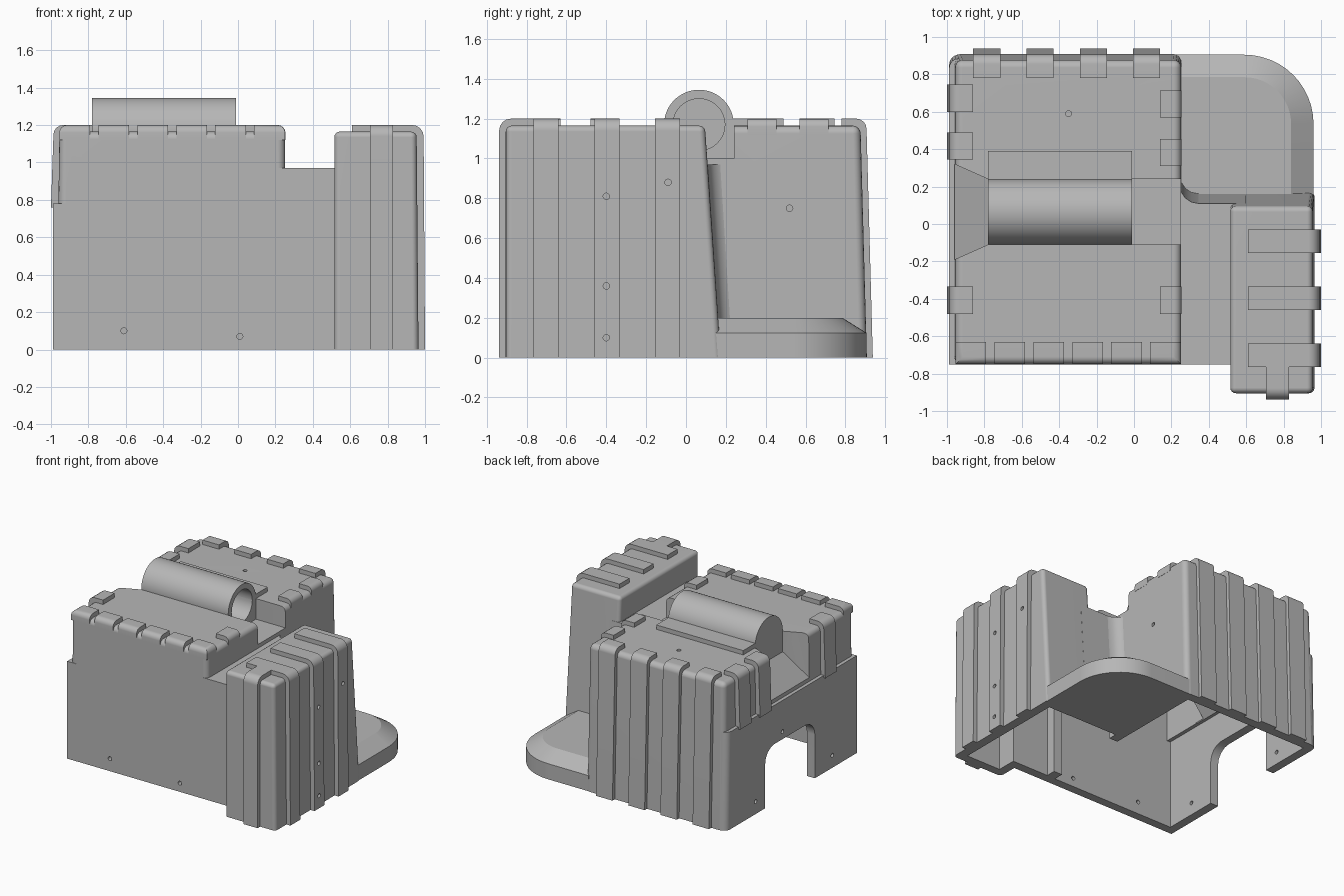
import bpy, bmesh, math
from mathutils import Vector

cube = bpy.data.objects.get("Cube")
if cube:
    bpy.data.objects.remove(cube, do_unlink=True)

grey = bpy.data.materials.new("moulded_grey")
grey.use_nodes = True
grey.diffuse_color = (0.47, 0.47, 0.47, 1)
grey.node_tree.nodes["Principled BSDF"].inputs["Base Color"].default_value = (0.47, 0.47, 0.47, 1)

cutters = bpy.data.collections.new("cutters")
bpy.context.scene.collection.children.link(cutters)
parts = []


def finish(name, bm, cutter):
    bmesh.ops.recalc_face_normals(bm, faces=bm.faces)
    mesh = bpy.data.meshes.new(name)
    bm.to_mesh(mesh)
    bm.free()
    mesh.materials.append(grey)
    ob = bpy.data.objects.new(name, mesh)
    if cutter:
        ob.hide_render = True
        cutters.objects.link(ob)
    else:
        bpy.context.scene.collection.objects.link(ob)
        parts.append(ob)
    return ob


def loft(name, low, high, z0, z1, bevel=0, pick=None, cutter=False):
    """Solid between two outlines; edges whose midpoint passes pick are rounded."""
    bm = bmesh.new()
    a = [bm.verts.new((x, y, z0)) for x, y in low]
    b = [bm.verts.new((x, y, z1)) for x, y in high]
    bm.faces.new(a)
    bm.faces.new(b)
    for i in range(len(a)):
        j = (i + 1) % len(a)
        bm.faces.new((a[i], a[j], b[j], b[i]))
    if bevel:
        edges = [e for e in bm.edges if pick((e.verts[0].co + e.verts[1].co) / 2)]
        bmesh.ops.bevel(bm, geom=edges, offset=bevel, segments=4, profile=0.5, affect='EDGES')
    return finish(name, bm, cutter)


def rect(x0, x1, y0, y1):
    return [(x0, y0), (x1, y0), (x1, y1), (x0, y1)]


def box(name, x0, x1, y0, y1, z0, z1, **kw):
    return loft(name, rect(x0, x1, y0, y1), rect(x0, x1, y0, y1), z0, z1, **kw)


def rod(name, centre, axis, radius, length, sides=16, cutter=False):
    bm = bmesh.new()
    bmesh.ops.create_cone(bm, cap_ends=True, segments=sides, radius1=radius, radius2=radius, depth=length)
    turn = Vector((0, 0, 1)).rotation_difference(Vector(axis)).to_matrix()
    bmesh.ops.rotate(bm, verts=bm.verts, matrix=turn)
    bmesh.ops.translate(bm, verts=bm.verts, vec=centre)
    return finish(name, bm, cutter)


def apply_boolean(ob, operand=None):
    mod = ob.modifiers.new("cut", 'BOOLEAN')
    mod.operation = 'DIFFERENCE'
    mod.solver = 'EXACT'
    if operand:
        mod.object = operand
    else:
        mod.operand_type = 'COLLECTION'
        mod.collection = cutters
    bpy.ops.object.select_all(action='DESELECT')
    bpy.context.view_layer.objects.active = ob
    ob.select_set(True)
    bpy.ops.object.modifier_apply(modifier=mod.name)


def above_floor(c):
    return c.z > 0.01


# Main housing with its cross slot
body = loft("main_housing", rect(-0.97, 0.255, -0.75, 0.908), rect(-0.955, 0.252, -0.75, 0.876),
            0, 1.165, bevel=0.04, pick=above_floor)
slot = box("slot_cutter", -0.78, 0.5, -0.11, 0.24, 1.0, 1.4, cutter=True)
flare = bmesh.new()
for x, y0, y1, z in ((-0.78, -0.11, 0.24, 1.0), (-1.05, -0.23, 0.36, 0.715)):
    for y in (y0, y1):
        flare.verts.new((x, y, z))
        flare.verts.new((x, y, 1.4))
bmesh.ops.convex_hull(flare, input=flare.verts)
flare = finish("flare_cutter", flare, True)
for c in (slot, flare):
    apply_boolean(body, c)
    bpy.data.objects.remove(c, do_unlink=True)

# Lower side wall with a ledge on top
loft("side_wall", rect(-0.988, -0.9, -0.751, 0.905), rect(-0.988, -0.9, -0.751, 0.885), 0, 0.78,
     bevel=0.05, pick=lambda c: c.x < -0.95 and c.y > 0.8 and 0.1 < c.z < 0.7)

# Bridge between housing and tower, with a curved inner corner
loft("bridge", rect(0.2, 0.6, -0.75, 0.175), rect(0.2, 0.6, -0.75, 0.11), 0, 0.97)


def corner(y):
    arc = [(0.345 - 0.1 * math.sin(t * math.pi / 8), y + 0.1 - 0.1 * math.cos(t * math.pi / 8)) for t in range(5)]
    return [(0.23, y - 0.03), (0.345, y - 0.03)] + arc + [(0.23, y + 0.1)]


loft("corner_fillet", corner(0.175), corner(0.11), 0, 0.97)

# Tower
loft("tower", rect(0.515, 0.965, -0.905, 0.175), rect(0.515, 0.955, -0.905, 0.095), 0, 1.165,
     bevel=0.03, pick=above_floor)


# Rounded foot
def foot_outline(r):
    arc = [(0.59 + r * math.cos(t * math.pi / 24), 0.535 + r * math.sin(t * math.pi / 24)) for t in range(13)]
    return [(0.23, 0.1), (0.59 + r, 0.1)] + arc + [(0.23, 0.535 + r)]


loft("foot_base", foot_outline(0.37), foot_outline(0.37), 0, 0.125)
loft("foot_slope", foot_outline(0.37), foot_outline(0.25), 0.125, 0.2)

# Wrapped ribs, rounded along the outer top edge
TOP = 1.2
for x in (-0.86, -0.575, -0.29, -0.005):
    loft("back_rib", rect(x, x + 0.145, 0.78, 0.938), rect(x, x + 0.145, 0.78, 0.905), 0, TOP,
         bevel=0.05, pick=lambda c: c.z > 1.19 and c.y > 0.9)
for i in range(6):
    x = -0.955 + i * 0.2083
    box("front_tab", x, x + 0.165, -0.7505, -0.63, 1.12, TOP,
        bevel=0.04, pick=lambda c: c.z > 1.19 and (c.y < -0.74 or c.x < -0.95 or c.x > 0.245))
for y in (0.6, 0.345, -0.48):
    loft("side_rib", rect(-1, -0.86, y, y + 0.145), rect(-0.985, -0.86, y, y + 0.145), 0.76, TOP,
         bevel=0.05, pick=lambda c: c.z > 1.19 and c.x < -0.97)
for y in (0.57, 0.31, -0.48):
    box("inner_tab", 0.14, 0.2535, y, y + 0.145, 1.12, TOP,
        bevel=0.04, pick=lambda c: c.z > 1.19 and c.x > 0.25)
for y in (-0.765, -0.46, -0.155):
    loft("tower_rib", rect(0.61, 1, y, y + 0.125), rect(0.61, 0.992, y, y + 0.125), 0, TOP,
         bevel=0.06, pick=lambda c: c.z > 1.19 and c.x > 0.95)
box("tower_front_rib", 0.705, 0.83, -0.938, -0.7, 0, TOP,
    bevel=0.06, pick=lambda c: c.z > 1.19 and c.y < -0.92)

# Roller tube on its block in the slot, with a tongue behind
rod("roller_tube", (-0.395, 0.065, 1.17), (1, 0, 0), 0.175, 0.77, sides=48)
box("roller_block", -0.78, -0.01, -0.11, 0.24, 0.98, 1.17)
box("roller_tongue", -0.78, -0.01, 0.21, 0.39, 1.15, 1.2)
rod("bore", (-0.34, 0.065, 1.17), (1, 0, 0), 0.13, 0.8, sides=48, cutter=True)

# Hollow underside, with a doorway through the inner wall
loft("low_cavity", rect(-0.918, 0.185, -0.68, 0.838), rect(-0.918, 0.185, -0.68, 0.818), -0.1, 0.72, cutter=True)
box("front_cavity", -0.888, 0.185, -0.68, -0.27, 0.6, 1.095, cutter=True)
box("rear_cavity", -0.888, 0.185, 0.4, 0.806, 0.6, 1.095, cutter=True)
loft("slot_cavity", rect(-0.91, 0.183, -0.35, 0.5), rect(-0.72, 0.183, -0.35, 0.5), 0.7, 0.93, cutter=True)
loft("bridge_cavity", rect(0.26, 0.7, -0.678, 0.105), rect(0.26, 0.7, -0.678, 0.04), -0.1, 0.9, cutter=True)
loft("tower_cavity", rect(0.585, 0.892, -0.835, 0.103), rect(0.585, 0.885, -0.835, 0.025), -0.1, 1.095, cutter=True)
box("doorway", 0.1, 0.3, -0.6, 0.03, -0.1, 0.85, cutter=True)

# Arched opening in the side wall
box("arch", -1.1, -0.85, -0.22, 0.41, -0.1, 0.47, cutter=True,
    bevel=0.12, pick=lambda c: c.z > 0.46 and -0.98 < c.x < -0.97)

# Small drilled holes: position and direction
X, Y, Z = (1, 0, 0), (0, 1, 0), (0, 0, 1)
holes = [((-0.61, -0.75, 0.1), Y), ((0.01, -0.75, 0.07), Y),
         ((0.96, -0.4, 0.1), X), ((0.96, -0.4, 0.36), X), ((0.96, -0.4, 0.81), X), ((0.96, -0.09, 0.88), X),
         ((0.25, 0.52, 0.75), X), ((-0.35, 0.59, 1.215), Z),
         ((-0.97, 0.19, 0.53), X), ((-0.97, -0.44, 0.1), X), ((-0.97, 0.53, 0.1), X)]
for place, axis in holes:
    rod("hole", place, axis, 0.016, 0.2, cutter=True)

# Cut every part, shade, and drop the cutters
for ob in parts:
    apply_boolean(ob)
    bpy.ops.object.shade_smooth_by_angle(angle=math.radians(32))
    ob.modifiers.new("even_shading", 'WEIGHTED_NORMAL').keep_sharp = True
for ob in list(cutters.objects):
    bpy.data.objects.remove(ob, do_unlink=True)
bpy.data.collections.remove(cutters)
